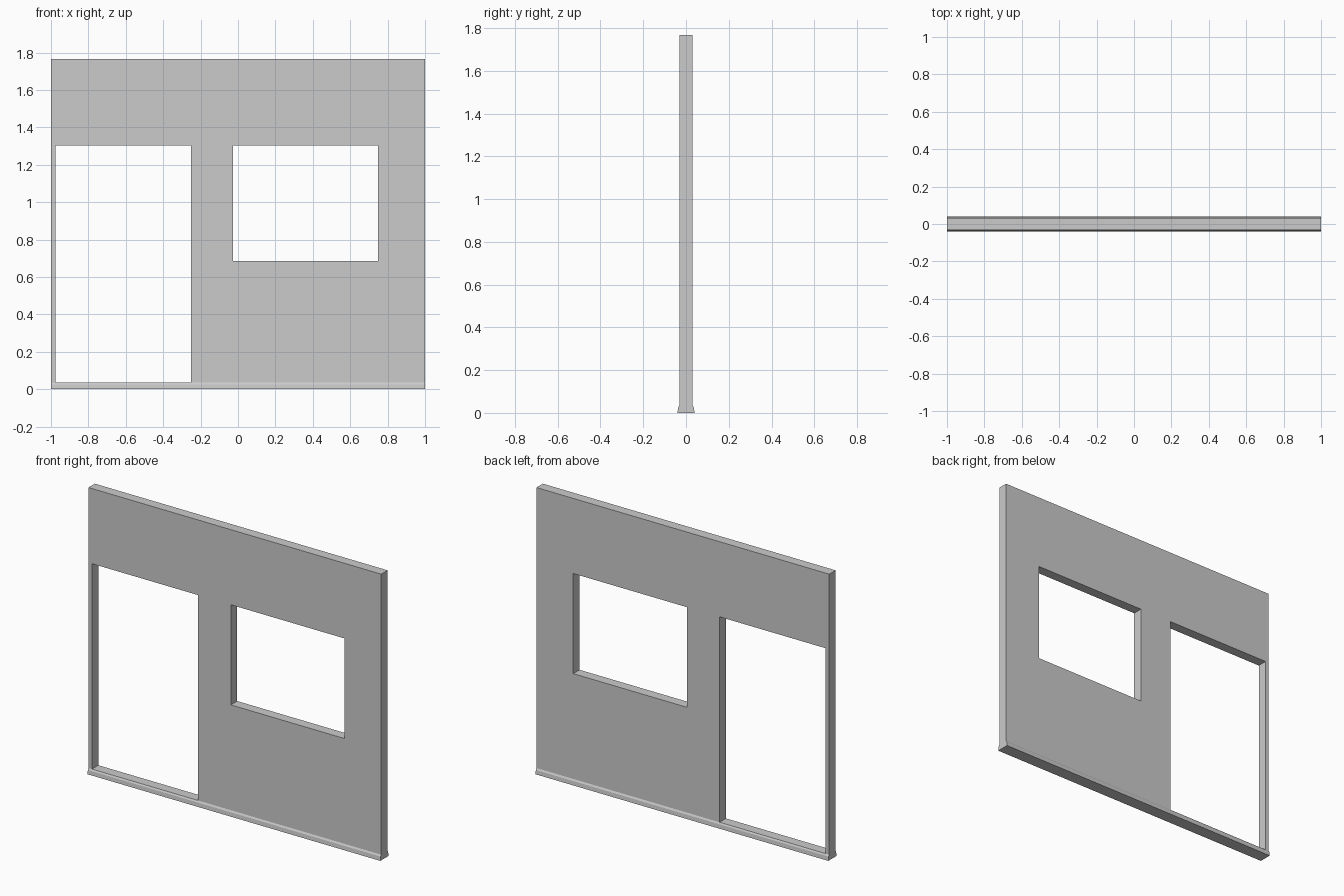
import bpy, bmesh

if "Cube" in bpy.data.objects:
    bpy.data.objects.remove(bpy.data.objects["Cube"])

def prism(name, profile, x0, x1):
    """Extrude a (y, z) outline along x into a closed solid."""
    bm = bmesh.new()
    face = bm.faces.new([bm.verts.new((x0, y, z)) for y, z in profile])
    new = bmesh.ops.extrude_face_region(bm, geom=[face])["geom"]
    bmesh.ops.translate(bm, vec=(x1 - x0, 0, 0),
                        verts=[v for v in new if isinstance(v, bmesh.types.BMVert)])
    bmesh.ops.recalc_face_normals(bm, faces=bm.faces)
    mesh = bpy.data.meshes.new(name)
    bm.to_mesh(mesh)
    bm.free()
    obj = bpy.data.objects.new(name, mesh)
    bpy.context.collection.objects.link(obj)
    return obj

def cut_opening(target, name, x0, x1, z0, z1):
    """Cut a rectangular hole straight through the wall."""
    cutter = prism(name, [(-0.2, z0), (0.2, z0), (0.2, z1), (-0.2, z1)], x0, x1)
    cutter.hide_render = True
    cutter.display_type = 'WIRE'
    mod = target.modifiers.new(name, 'BOOLEAN')
    mod.operation = 'DIFFERENCE'
    mod.solver = 'EXACT'
    mod.object = cutter
    # apply the cut, then drop the helper
    bpy.context.view_layer.objects.active = target
    bpy.ops.object.modifier_apply(modifier=mod.name)
    bpy.data.objects.remove(cutter)

# wall slab with a flared skirting foot on both faces
half = [(0.04, 0.0), (0.037, 0.025), (0.031, 0.035), (0.031, 1.767)]
profile = half + [(-y, z) for y, z in reversed(half)]
wall = prism("wall_panel", profile, -1, 1)

# openings
cut_opening(wall, "door_opening", -0.976, -0.251, 0.035, 1.303)
cut_opening(wall, "window_opening", -0.027, 0.749, 0.685, 1.303)
